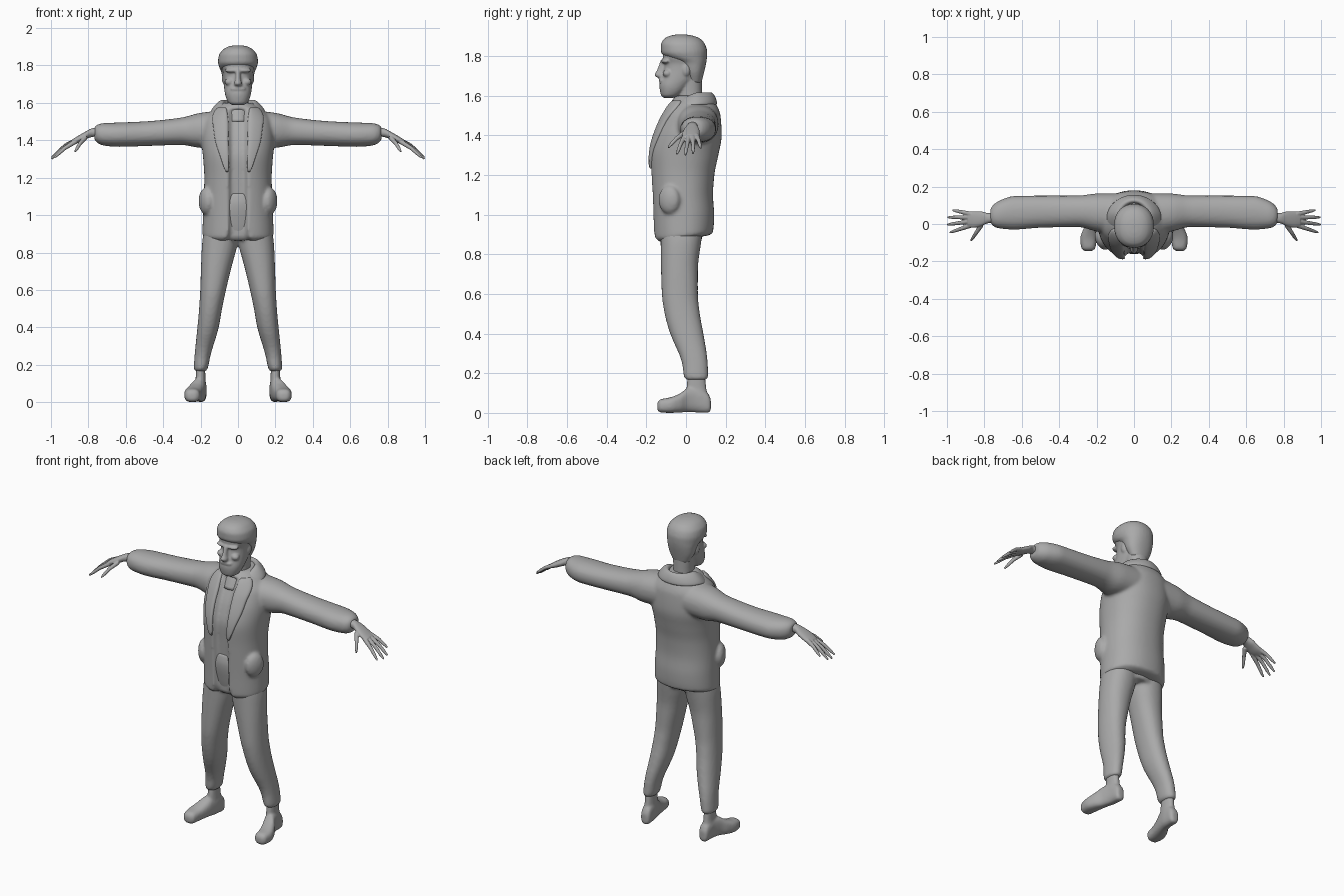
import bpy, bmesh, math
from mathutils import Vector

cube = bpy.data.objects.get("Cube")
if cube:
    bpy.data.objects.remove(cube, do_unlink=True)

grey = bpy.data.materials.new("plain grey")
grey.use_nodes = True
grey.diffuse_color = (0.4, 0.4, 0.4, 1)
grey.node_tree.nodes["Principled BSDF"].inputs["Base Color"].default_value = (0.4, 0.4, 0.4, 1)


def finish(name, bm, voxel=0, smooth=0):
    """Turn a bmesh into a smooth object, optionally fusing its solids."""
    bmesh.ops.recalc_face_normals(bm, faces=bm.faces)
    mesh = bpy.data.meshes.new(name)
    bm.to_mesh(mesh)
    bm.free()
    mesh.materials.append(grey)
    ob = bpy.data.objects.new(name, mesh)
    bpy.context.collection.objects.link(ob)
    if voxel:
        rm = ob.modifiers.new("fuse", 'REMESH')
        rm.mode, rm.voxel_size, rm.use_smooth_shade = 'VOXEL', voxel, True
        sm = ob.modifiers.new("soften", 'SMOOTH')
        sm.factor, sm.iterations = 0.5, smooth
    mesh.shade_smooth()
    return ob


def refine(keys, steps):
    """Monotone curve through section keys, driven by the first value."""
    slopes = []
    for i in range(len(keys)):
        row = []
        for c in range(1, 5):
            d = [(keys[j + 1][c] - keys[j][c]) / (keys[j + 1][0] - keys[j][0])
                 for j in (i - 1, i) if 0 <= j < len(keys) - 1]
            if len(d) == 1:
                row.append(d[0])
            else:
                row.append(2 * d[0] * d[1] / (d[0] + d[1]) if d[0] * d[1] > 0 else 0)
        slopes.append(row)
    out = []
    for i in range(len(keys) - 1):
        a, b = keys[i], keys[i + 1]
        h = b[0] - a[0]
        for s in range(steps):
            t = s / steps
            e = t * t * (3 - 2 * t)
            out.append([a[0] + h * t] + [
                a[c] + (b[c] - a[c]) * e
                + h * (t * (1 - t) ** 2 * slopes[i][c - 1] - t * t * (1 - t) * slopes[i + 1][c - 1])
                for c in range(1, 5)])
    return out + [keys[-1]]


def loft(bm, axis, keys, side=1, n=32, power=2.2, steps=4, warp=None):
    """Solid through sections (position, low u, high u, low v, high v)."""
    rings = []
    for p, u0, u1, v0, v1 in refine(keys, steps):
        ring = []
        for k in range(n):
            a = 2 * math.pi * k / n
            c, s = math.cos(a), math.sin(a)
            u = (u0 + u1) / 2 + (u1 - u0) / 2 * math.copysign(abs(c) ** (2 / power), c)
            v = (v0 + v1) / 2 + (v1 - v0) / 2 * math.copysign(abs(s) ** (2 / power), s)
            co = Vector({'x': (p, u, v), 'y': (u, p, v), 'z': (u, v, p)}[axis])
            if warp:
                co = warp(co)
            co.x *= side
            ring.append(bm.verts.new(co))
        rings.append(ring)
    for r, q in zip(rings, rings[1:]):
        for k in range(n):
            bm.faces.new((r[k], r[(k + 1) % n], q[(k + 1) % n], q[k]))
    bm.faces.new(rings[0])
    bm.faces.new(rings[-1])


def blob(bm, centre, radii, turn=0):
    """Ellipsoid turned about z."""
    verts = bmesh.ops.create_uvsphere(bm, u_segments=24, v_segments=16, radius=1)["verts"]
    c, s = math.cos(turn), math.sin(turn)
    for v in verts:
        x, y, z = (v.co[i] * radii[i] for i in range(3))
        v.co = Vector((x * c - y * s, x * s + y * c, z)) + Vector(centre)


def tube(bm, points, radii, n=12):
    """Tapered solid along a path, used for digits."""
    rings = []
    for i, p in enumerate(points):
        d = (points[min(i + 1, len(points) - 1)] - points[max(i - 1, 0)]).normalized()
        a = d.cross(Vector((0, 0, 1))).normalized()
        b = d.cross(a)
        rings.append([bm.verts.new(p + radii[i] * (a * math.cos(t) + b * math.sin(t)))
                      for t in (2 * math.pi * k / n for k in range(n))])
    for r, q in zip(rings, rings[1:]):
        for k in range(n):
            bm.faces.new((r[k], r[(k + 1) % n], q[(k + 1) % n], q[k]))
    bm.faces.new(rings[0])
    bm.faces.new(rings[-1])


# Jacket: torso with an open front channel, fused with both sleeves
def open_front(co):
    if co.y < 0 and co.z < 1.56:
        width = 0.042 + max(0, 0.9 - co.z) * 0.6
        t = min(1, max(0, (width + 0.012 - abs(co.x)) / 0.02))
        co.y += 0.03 * t * t * (3 - 2 * t)
    if co.z < 0.95:
        co.z += 0.03 * (0.95 - co.z) / 0.085 * min(1, max(0, (co.y + 0.1) / 0.2))
    return co


bm = bmesh.new()
loft(bm, 'z', [(.862, -.165, .165, -.145, .11), (.885, -.19, .19, -.165, .135),
               (1, -.187, .187, -.17, .142), (1.1, -.183, .183, -.175, .136),
               (1.2, -.18, .18, -.181, .143), (1.3, -.186, .186, -.187, .163),
               (1.4, -.195, .195, -.165, .18), (1.5, -.185, .185, -.12, .174),
               (1.56, -.135, .135, -.085, .15), (1.6, -.08, .08, -.05, .12)],
     n=128, warp=open_front)
sleeve = [(.08, -.06, .165, 1.36, 1.56), (.2, -.04, .163, 1.36, 1.547), (.3, -.016, .152, 1.375, 1.522),
          (.5, -.02, .152, 1.369, 1.501), (.64, -.03, .15, 1.365, 1.495), (.72, -.024, .125, 1.372, 1.492),
          (.755, -.01, .1, 1.388, 1.482), (.768, .01, .08, 1.405, 1.47)]
for side in (1, -1):
    loft(bm, 'x', sleeve, side)
    blob(bm, (side * .172, -.085, 1.075), (.033, .058, .072), side * -.45)
jacket = finish("jacket", bm, .009, 5)

# Lapels: narrow strips laid on the jacket front
rows = [(1.575, .06, .105), (1.54, .055, .135), (1.5, .05, .138), (1.47, .05, .13),
        (1.4, .052, .125), (1.33, .05, .1), (1.27, .05, .08), (1.23, .052, .065)]
for side, label in ((1, "left"), (-1, "right")):
    bm = bmesh.new()
    grid = [[bm.verts.new((side * (a + (b - a) * k / 4), -.4, z)) for k in range(5)] for z, a, b in rows]
    for r, q in zip(grid, grid[1:]):
        for k in range(4):
            bm.faces.new((r[k], r[k + 1], q[k + 1], q[k]))
    lapel = finish(label + "_lapel", bm)
    wrap = lapel.modifiers.new("lay", 'SHRINKWRAP')
    wrap.target, wrap.wrap_method = jacket, 'PROJECT'
    wrap.use_project_y, wrap.use_positive_direction = True, True
    thick = lapel.modifiers.new("thickness", 'SOLIDIFY')
    thick.thickness, thick.offset = .026, 0
    lapel.modifiers.new("round", 'SUBSURF').levels = 2
    lapel.modifiers["round"].render_levels = 2

# Collar: folded band around the back of the neck
bm = bmesh.new()
grid = []
for k in range(25):
    a = math.radians(-62 + 304 * k / 24)
    c, s = math.cos(a), math.sin(a)
    drop = max(0, .2 - s) * .045
    grid.append([bm.verts.new((c * rx, .03 + s * ry, z - drop * f)) for rx, ry, z, f in
                 ((.075, .085, 1.575, 1), (.08, .09, 1.612, 1), (.1, .105, 1.61, 1.1), (.148, .125, 1.553, 1))])
for r, q in zip(grid, grid[1:]):
    for k in range(3):
        bm.faces.new((r[k], r[k + 1], q[k + 1], q[k]))
collar = finish("collar", bm)
thick = collar.modifiers.new("thickness", 'SOLIDIFY')
thick.thickness, thick.offset = .018, 0
collar.modifiers.new("round", 'SUBSURF').levels = 2
collar.modifiers["round"].render_levels = 2

# Shirt neckband
bm = bmesh.new()
loft(bm, 'z', [(1.5, -.07, .07, -.1, .1), (1.56, -.066, .066, -.07, .1), (1.59, -.06, .06, -.05, .09)])
finish("shirt_neckband", bm)

# Trousers: two legs and the hips, fused
bm = bmesh.new()
leg = [(.165, .172, .228, .005, .1), (.18, .162, .236, -.01, .112), (.25, .147, .232, -.02, .11),
       (.4, .103, .217, -.08, .088), (.5, .085, .208, -.108, .07), (.6, .064, .202, -.122, .06),
       (.72, .035, .198, -.126, .06), (.85, .002, .192, -.128, .075), (.95, -.01, .175, -.13, .09)]
for side in (1, -1):
    loft(bm, 'z', leg, side)
loft(bm, 'z', [(.87, -.12, .12, -.125, .08), (.95, -.15, .15, -.145, .09),
               (1.06, -.14, .14, -.161, .08), (1.12, -.12, .12, -.15, .06)])
finish("trousers", bm, .009, 5)

# Shoes and hands
shoe = [(-.145, .226, .264, .015, .05), (-.13, .207, .281, .002, .068), (-.08, .198, .288, 0, .078),
        (-.03, .186, .272, .002, .098), (.01, .176, .248, .004, .125), (.06, .168, .234, .002, .13),
        (.11, .168, .228, 0, .1), (.125, .18, .22, .01, .07)]
palm = [(.74, .008, .062, 1.422, 1.47), (.78, .004, .058, 1.418, 1.464), (.82, -.012, .068, 1.402, 1.444),
        (.86, -.02, .068, 1.383, 1.421), (.89, -.014, .064, 1.374, 1.402)]
fingers = [((.868, .053, 1.4), (.97, .074, 1.335)), ((.872, .035, 1.398), (.997, .036, 1.308)),
           ((.872, .014, 1.396), (.998, -.003, 1.3)), ((.868, -.006, 1.394), (.985, -.046, 1.305)),
           ((.815, -.004, 1.415), (.872, -.09, 1.338))]
for side, label in ((1, "left"), (-1, "right")):
    bm = bmesh.new()
    loft(bm, 'y', shoe, side, power=2.6)
    loft(bm, 'z', [(.08, .17, .235, .0, .11), (.13, .174, .226, .003, .102), (.2, .176, .226, .01, .095)], side)
    finish(label + "_shoe", bm, .007, 4)
    bm = bmesh.new()
    loft(bm, 'x', palm, side)
    for start, end in fingers:
        a, b = Vector(start), Vector(end)
        a.x, b.x = a.x * side, b.x * side
        mid = a.lerp(b, .5) + Vector((0, 0, .008))
        tube(bm, [a, a.lerp(mid, .5), mid, mid.lerp(b, .6), b], [.013, .012, .0105, .009, .005])
    finish(label + "_hand", bm, .0035, 3)

# Head: skull, beard, nose, brow and neck fused
bm = bmesh.new()
loft(bm, 'z', [(1.588, -.03, .03, -.112, -.065), (1.602, -.052, .052, -.126, -.03), (1.65, -.07, .07, -.134, .02),
               (1.69, -.075, .075, -.124, .06), (1.74, -.078, .078, -.112, .09), (1.76, -.08, .08, -.11, .095),
               (1.8, -.09, .09, -.118, .095), (1.86, -.075, .075, -.1, .07)])
loft(bm, 'z', [(1.53, -.06, .06, -.05, .085), (1.6, -.056, .056, -.04, .08), (1.7, -.062, .062, -.035, .08)])
loft(bm, 'z', [(1.69, -.02, .02, -.142, -.1), (1.702, -.021, .021, -.16, -.1),
               (1.73, -.014, .014, -.146, -.1), (1.78, -.012, .012, -.128, -.1)], power=2)
blob(bm, (0, -.119, 1.675), (.042, .018, .013))
for side in (1, -1):
    blob(bm, (side * .036, -.106, 1.773), (.038, .018, .011), side * .25)
    blob(bm, (side * .046, -.094, 1.712), (.026, .023, .02))
    blob(bm, (side * .076, .0, 1.73), (.01, .02, .03))
finish("head", bm, .006, 3)

# Hair: full cap with a swept front and short back
bm = bmesh.new()
loft(bm, 'z', [(1.665, -.055, .055, .01, .078), (1.72, -.08, .08, -.015, .092), (1.765, -.09, .09, -.04, .102),
               (1.795, -.102, .102, -.105, .106), (1.82, -.107, .107, -.126, .107), (1.855, -.102, .102, -.127, .098),
               (1.885, -.08, .08, -.112, .075), (1.902, -.05, .05, -.08, .035), (1.908, -.02, .02, -.05, .0)])
finish("hair", bm, .007, 3)
